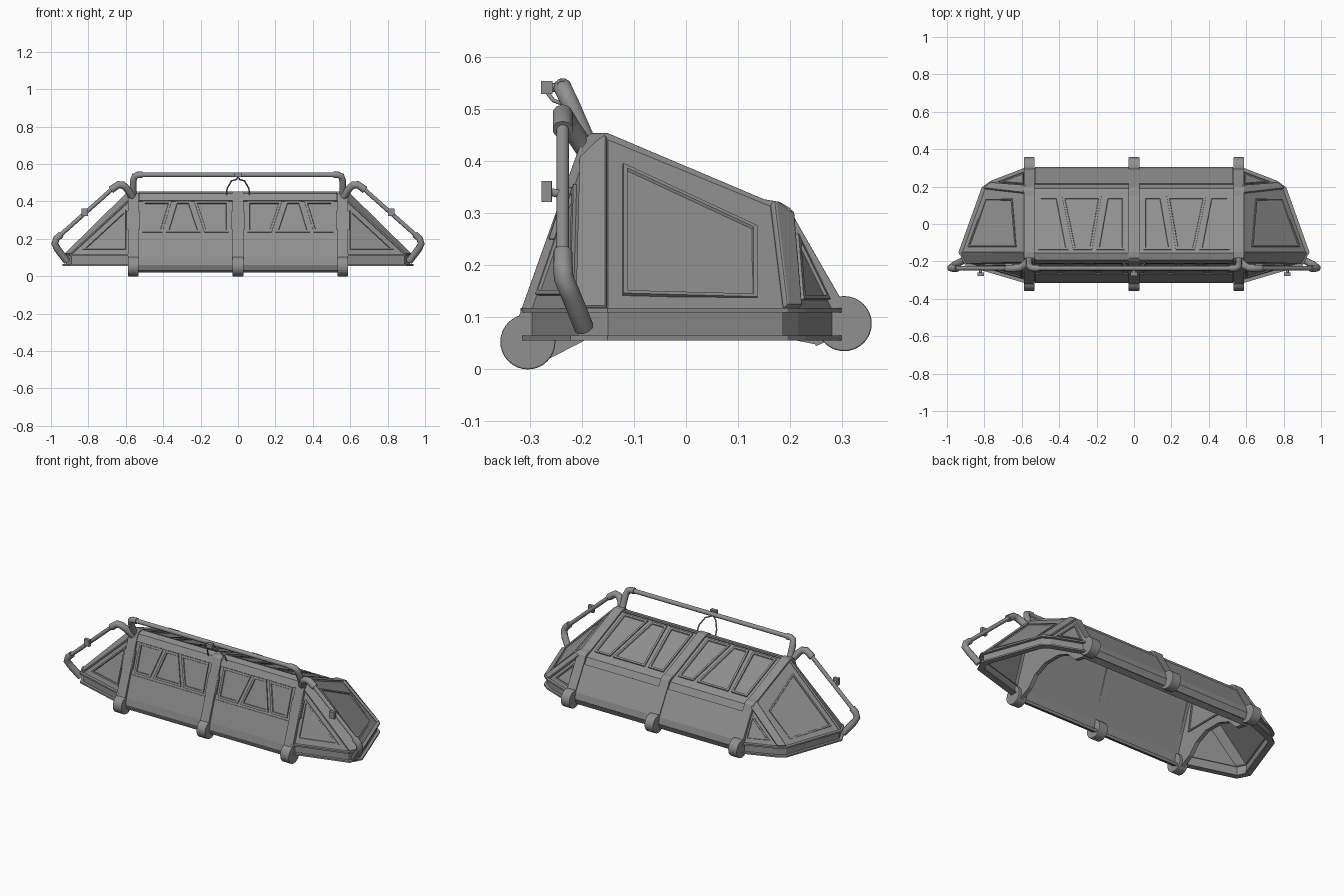
import bpy, bmesh, math
from mathutils import Vector

if "Cube" in bpy.data.objects:
    bpy.data.objects.remove(bpy.data.objects["Cube"])

def make(name, verts, faces, mirror=False, solid=0, offset=-1, bevel=0):
    me = bpy.data.meshes.new(name)
    me.from_pydata(verts, [], faces)
    ob = bpy.data.objects.new(name, me)
    bpy.context.collection.objects.link(ob)
    if solid:
        m = ob.modifiers.new("thickness", 'SOLIDIFY')
        m.thickness, m.offset, m.use_even_offset = solid, offset, True
    if bevel:
        m = ob.modifiers.new("bevel", 'BEVEL')
        m.width, m.segments, m.limit_method = bevel, 2, 'ANGLE'
    if mirror:
        m = ob.modifiers.new("mirror", 'MIRROR')
        m.use_mirror_merge = False
    return ob

def sheet(name, path, x0, x1, t, bevel=0):
    """y-z path extruded along x, thickened inward"""
    n = len(path)
    v = [(x, y, z) for y, z in path for x in (x0, x1)]
    return make(name, v, [(2*i, 2*i+1, 2*i+3, 2*i+2) for i in range(n-1)], solid=t, bevel=bevel)

def wall(name, path, z0, z1, t, offset):
    """x-y path raised from z0 to z1, mirrored"""
    v = [(x, y, z) for x, y in path for z in (z0, z1)]
    f = [(2*i, 2*i+2, 2*i+3, 2*i+1) for i in range(len(path)-1)]
    return make(name, v, f, True, t, offset)

def prism(name, prof, x0, x1, bevel=0):
    """closed y-z profile extruded along x"""
    n = len(prof)
    v = [(x, y, z) for x in (x0, x1) for y, z in prof]
    f = [tuple(range(n)), tuple(range(2*n-1, n-1, -1))]
    f += [(i, i+n, (i+1) % n + n, (i+1) % n) for i in range(n)]
    ob = make(name, v, f, bevel=bevel)
    bm = bmesh.new()
    bm.from_mesh(ob.data)
    bmesh.ops.recalc_face_normals(bm, faces=bm.faces)
    bm.to_mesh(ob.data)
    return ob

def pane(name, pts, border=0.012, h=0.007):
    """raised frame with a recessed panel, mirrored"""
    ob = make(name, pts, [tuple(range(len(pts)))], True)
    bm = bmesh.new()
    bm.from_mesh(ob.data)
    f = bm.faces[:][0]
    f.normal_update()
    nrm = f.normal.copy()
    top = bmesh.ops.extrude_face_region(bm, geom=[f])['geom']
    bmesh.ops.translate(bm, vec=nrm*h, verts=[g for g in top if isinstance(g, bmesh.types.BMVert)])
    face = [g for g in top if isinstance(g, bmesh.types.BMFace)]
    bmesh.ops.inset_region(bm, faces=face, thickness=border, use_even_offset=True)
    bmesh.ops.inset_region(bm, faces=face, thickness=0.002, depth=-h*0.8, use_even_offset=True)
    bm.to_mesh(ob.data)

def shrink(pts, f):
    c = sum((Vector(p) for p in pts), Vector()) / len(pts)
    return [tuple(c + (Vector(p)-c)*f) for p in pts]

def tube(name, pts, r):
    cu = bpy.data.curves.new(name, 'CURVE')
    cu.dimensions, cu.bevel_depth, cu.bevel_resolution, cu.use_fill_caps = '3D', r, 3, True
    sp = cu.splines.new('POLY')
    sp.points.add(len(pts)-1)
    for p, q in zip(sp.points, pts):
        p.co = (*q, 1)
    ob = bpy.data.objects.new(name, cu)
    bpy.context.collection.objects.link(ob)
    bpy.ops.object.select_all(action='DESELECT')
    ob.select_set(True)
    bpy.context.view_layer.objects.active = ob
    bpy.ops.object.convert(target='MESH')
    bpy.ops.object.shade_smooth_by_angle(angle=math.radians(50))

def box(name, c, s):
    bpy.ops.mesh.primitive_cube_add(size=1, location=c)
    ob = bpy.context.object
    ob.name, ob.scale = name, s
    m = ob.modifiers.new("bevel", 'BEVEL')
    m.width = 0.003

# central hull shell, open underneath
hull = [(-.275, .02), (-.298, .03), (-.31, .06), (-.302, .10), (-.2, .41), (-.185, .438), (-.155, .445),
        (.155, .315), (.19, .30), (.29, .125), (.30, .09), (.285, .06), (.25, .045)]
sheet("hull_shell", hull, -.57, .57, .015)
fy = lambda z: -.302 + (z-.10)*.102/.31
tz = lambda y: .445 - (y+.155)*.13/.31

# arched bulkheads between the hull and the end caps
arch = [(.25, .048), (.19, .06), (.13, .12), (.05, .15), (-.06, .15), (-.14, .115), (-.19, .058), (-.26, .022)]
for s in (-1, 1):
    prism("bulkhead", hull[:-1] + arch, s*.56-.012, s*.56+.012)
    if s < 0:
        pane("bulkhead_panel", [(.548, -.17, .37), (.548, -.20, .2), (.548, .12, .2), (.548, .12, .28)][::-1], .008)

# front apron, rear apron and ridge plates
for x0, x1 in ((-.53, -.03), (.03, .53)):
    sheet("front_apron", [(-.304, .03), (-.316, .06), (-.308, .10), (fy(.225)-.006, .225)], x0, x1, .012)
    sheet("rear_apron", [(.217, .269), (.297, .128), (.306, .09), (.29, .056)], x0, x1, .012)
    sheet("ridge_beam", [(-.212, .405), (-.193, .442), (-.155, .452), (-.148, .449)], x0, x1, .012)

# front and roof windows
bot = [(.05, .18), (.20, .385), (.405, .51)]
top = [(.05, .235), (.255, .335), (.355, .51)]
for (a, b), (c, d) in zip(bot, top):
    lo, hi = .235, .40
    pane("front_window", [(a, fy(lo), lo), (b, fy(lo), lo), (d, fy(hi), hi), (c, fy(hi), hi)])
near = [(.05, .20), (.225, .325), (.35, .51)]
far = [(.05, .15), (.175, .385), (.405, .51)]
for (a, b), (c, d) in zip(near, far):
    lo, hi = -.14, .145
    pane("roof_window", [(a, lo, tz(lo)), (b, lo, tz(lo)), (d, hi, tz(hi)), (c, hi, tz(hi))])

# three ribs with round feet
rib = [(-.322, .10), (-.215, .40), (-.2, .44), (-.182, .454), (-.15, .454), (.15, .327),
       (.18, .322), (.2, .31), (.212, .285), (.298, .135)]
for x in (-.56, 0, .56):
    a, b = x-.029, x+.029
    sheet("rib", rib, a, b, .032, .003)
    for cy, cz in ((-.304, .053), (.304, .088)):
        circle = [(cy+.053*math.cos(t*math.pi/16), cz+.053*math.sin(t*math.pi/16)) for t in range(32)]
        prism("rib_foot", circle, a, b, .003)
    prism("rib_clamp", [(fy(.25)-.012, .25), (fy(.35)-.012, .35), (fy(.35)+.01, .35), (fy(.25)+.01, .25)],
          a-.007, b+.007, .003)

# sloping end caps
A, B, C, D = (.57, -.2, .41), (.585, -.15, .445), (.585, .16, .318), (.57, .2, .295)
E, F, G = (.57, -.302, .115), (.89, -.208, .115), (.92, -.15, .115)
H, I, J = (.80, .185, .115), (.76, .215, .115), (.57, .288, .115)
make("end_cap", [A, B, C, D, E, F, G, H, I, J],
     [(0, 4, 5), (0, 5, 6, 1), (1, 6, 7, 2), (2, 7, 8, 3), (3, 8, 9)], True, .012)
make("front_corner_post", [A, F, G, B], [(0, 1, 2, 3)], True, .012, 1, .004)
make("rear_corner_post", [C, H, I, D], [(0, 1, 2, 3)], True, .016, 1, .005)
ex = lambda y, z: .585 + (.445 - .127*(y+.15)/.33 - z)*1.03
pane("end_window", [(ex(y, z), y, z) for y, z in ((-.122, .392), (-.122, .142), (.136, .135), (.136, .272))], .008)
pane("front_corner_panel", shrink([A, E, F], .72), .008)
pane("rear_corner_panel", shrink([D, I, J], .7), .008)

# skirt and flanges below the end caps
outline = [p[:2] for p in (E, F, G, H, I, J)]
wall("end_skirt", outline, .058, .115, .012, -1)
for z in (.056, .109):
    wall("skirt_flange", outline, z, z+.009, .034, 0)

# guard rails with thicker bent brackets
tube("top_rail", [(-.55, -.237, .542), (.55, -.237, .542)], .013)
for s in (-1, 1):
    tube("top_bracket", [(s*.56, -.185, .425), (s*.56, -.222, .51), (s*.552, -.234, .535),
                         (s*.535, -.237, .542), (s*.51, -.237, .542)], .018)
    tube("side_rail", [(s*.65, -.237, .487), (s*.967, -.237, .205)], .012)
    tube("upper_bracket", [(s*.565, -.195, .425), (s*.595, -.225, .47), (s*.615, -.235, .487),
                           (s*.64, -.237, .49), (s*.68, -.237, .461)], .02)
    tube("lower_bracket", [(s*.945, -.237, .224), (s*.97, -.237, .202), (s*.98, -.235, .175),
                           (s*.965, -.222, .145), (s*.915, -.196, .08)], .019)
    # side lamps
    box("side_lamp", (s*.82, -.268, .342), (.035, .02, .04))
    tube("side_lamp_stem", [(s*.82, -.265, .342), (s*.82, -.237, .336)], .008)
    # cable arch on the centre rib
    tube("cable", [(s*.062, -.19, .43), (s*.058, -.21, .47), (s*.035, -.235, .51),
                   (s*.01, -.255, .517), (0, -.265, .53)], .004)
box("top_lamp", (0, -.268, .542), (.04, .022, .025))
tube("top_lamp_stem", [(0, -.265, .542), (0, -.237, .542)], .009)

# dark grey finish on every part
grey = bpy.data.materials.new("dark_grey")
grey.diffuse_color = (.28, .28, .28, 1)
grey.use_nodes = True
grey.node_tree.nodes["Principled BSDF"].inputs["Base Color"].default_value = grey.diffuse_color
for ob in bpy.data.objects:
    ob.data.materials.append(grey)
